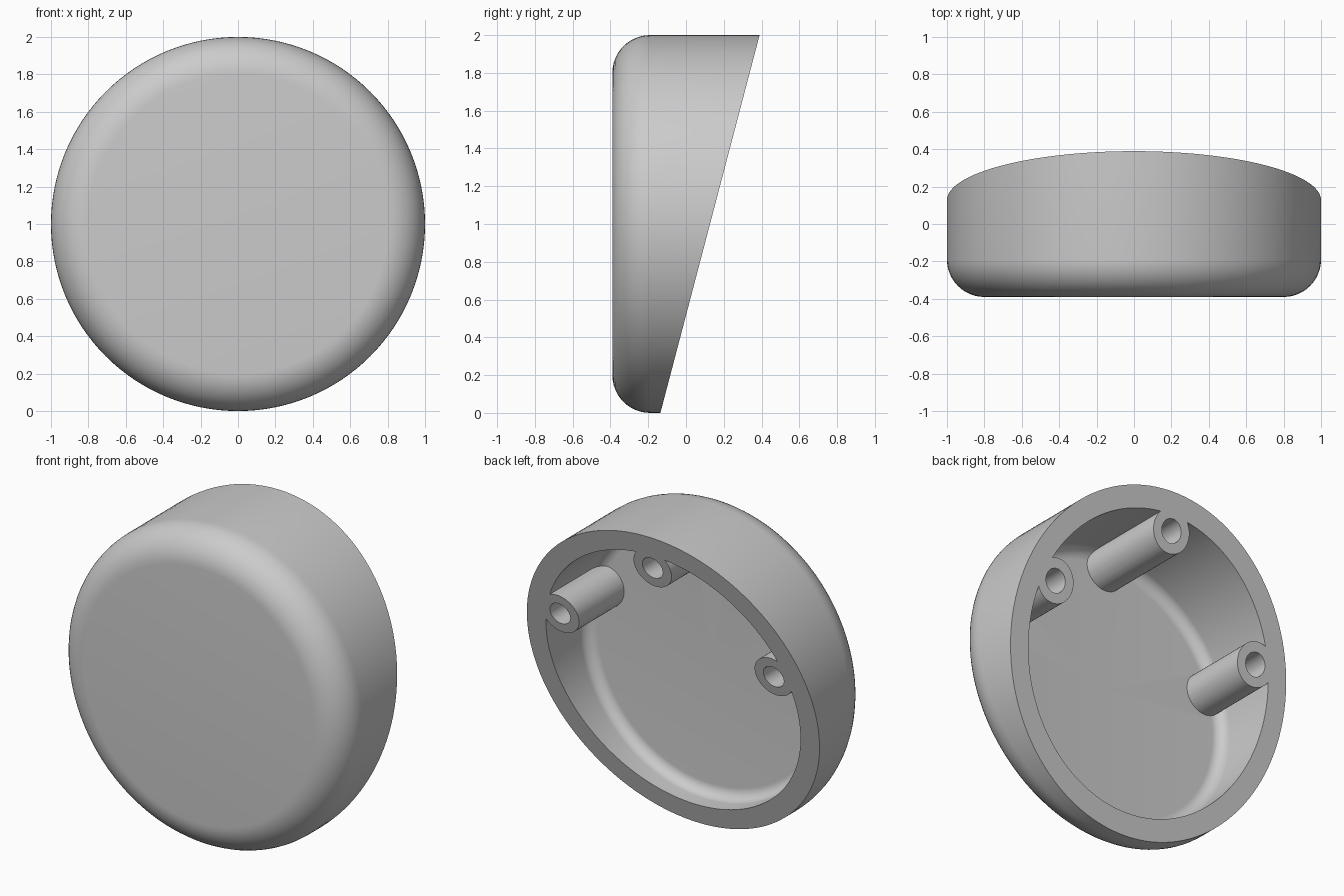
import bpy, bmesh, math
from mathutils import Matrix, Vector

if "Cube" in bpy.data.objects:
    bpy.data.objects.remove(bpy.data.objects["Cube"])

FRONT, WALL, LENGTH = -0.39, 0.13, 0.8
SLOPE, RIM_MID = 0.2625, 0.127     # slanted back plane
CENTRE = Vector((0, 0, 1))

grey = bpy.data.materials.new("plain grey")
grey.use_nodes = True
grey.diffuse_color = (0.6, 0.6, 0.6, 1)
grey.node_tree.nodes["Principled BSDF"].inputs["Base Color"].default_value = (0.6, 0.6, 0.6, 1)


def make_object(name, bm):
    bmesh.ops.recalc_face_normals(bm, faces=bm.faces)
    mesh = bpy.data.meshes.new(name)
    bm.to_mesh(mesh)
    bm.free()
    mesh.materials.append(grey)
    obj = bpy.data.objects.new(name, mesh)
    bpy.context.collection.objects.link(obj)
    return obj


def rounded_corner(radius, fillet, y, steps=12):
    """Points from the flat disc round to the straight wall."""
    angles = [math.pi / 2 * i / steps for i in range(steps + 1)]
    return [(radius - fillet + fillet * math.sin(a), y + fillet - fillet * math.cos(a))
            for a in angles]


def rod(name, x, z, radius, start, end):
    """Cylinder running front to back."""
    bm = bmesh.new()
    place = Matrix.Translation((x, (start + end) / 2, z)) @ Matrix.Rotation(math.pi / 2, 4, 'X')
    bmesh.ops.create_cone(bm, cap_ends=True, segments=48, radius1=radius, radius2=radius,
                          depth=end - start, matrix=place)
    return make_object(name, bm)


def combine(target, tool, operation):
    mod = target.modifiers.new(operation.lower(), 'BOOLEAN')
    mod.operation, mod.object, mod.solver = operation, tool, 'EXACT'
    bpy.context.view_layer.objects.active = target
    bpy.ops.object.modifier_apply(modifier=mod.name)
    bpy.data.objects.remove(tool)


# Hollow round cup with rounded front edge, turned about the y axis
outer = [(0, FRONT)] + rounded_corner(1, 0.2, FRONT) + [(1, LENGTH)]
inner = [(0, FRONT + WALL)] + rounded_corner(1 - WALL, 0.07, FRONT + WALL) + [(1 - WALL, LENGTH)]
bm = bmesh.new()
verts = [bm.verts.new((r, y, 1)) for r, y in outer + inner[::-1]]
edges = [bm.edges.new(pair) for pair in zip(verts, verts[1:])]
bmesh.ops.spin(bm, geom=verts + edges, cent=CENTRE, axis=(0, 1, 0),
               angle=2 * math.pi, steps=128)
bmesh.ops.remove_doubles(bm, verts=bm.verts, dist=0.0001)
cup = make_object("hollow_cap", bm)

# Three screw posts merged into the wall, then bored
spots = [(0.78 * math.cos(math.radians(d)), 1 + 0.78 * math.sin(math.radians(d)))
         for d in (18, 90, 162)]
for x, z in spots:
    combine(cup, rod("screw_post", x, z, 0.13, FRONT + 0.06, LENGTH - 0.1), 'UNION')
for x, z in spots:
    combine(cup, rod("screw_hole", x, z, 0.07, FRONT + WALL, LENGTH + 0.3), 'DIFFERENCE')

# Slanted cut across the open back
bm = bmesh.new()
normal = Vector((0, 1, -SLOPE)).normalized()
place = (Matrix.Translation(Vector((0, RIM_MID, 1)) + normal * 2)
         @ Matrix.Rotation(-math.atan(SLOPE), 4, 'X'))
bmesh.ops.create_cube(bm, size=4, matrix=place)
combine(cup, make_object("slant_cutter", bm), 'DIFFERENCE')

# Smooth curves, crisp rims
bpy.ops.object.select_all(action='DESELECT')
cup.select_set(True)
bpy.context.view_layer.objects.active = cup
bpy.ops.object.shade_smooth_by_angle(angle=math.radians(30))
